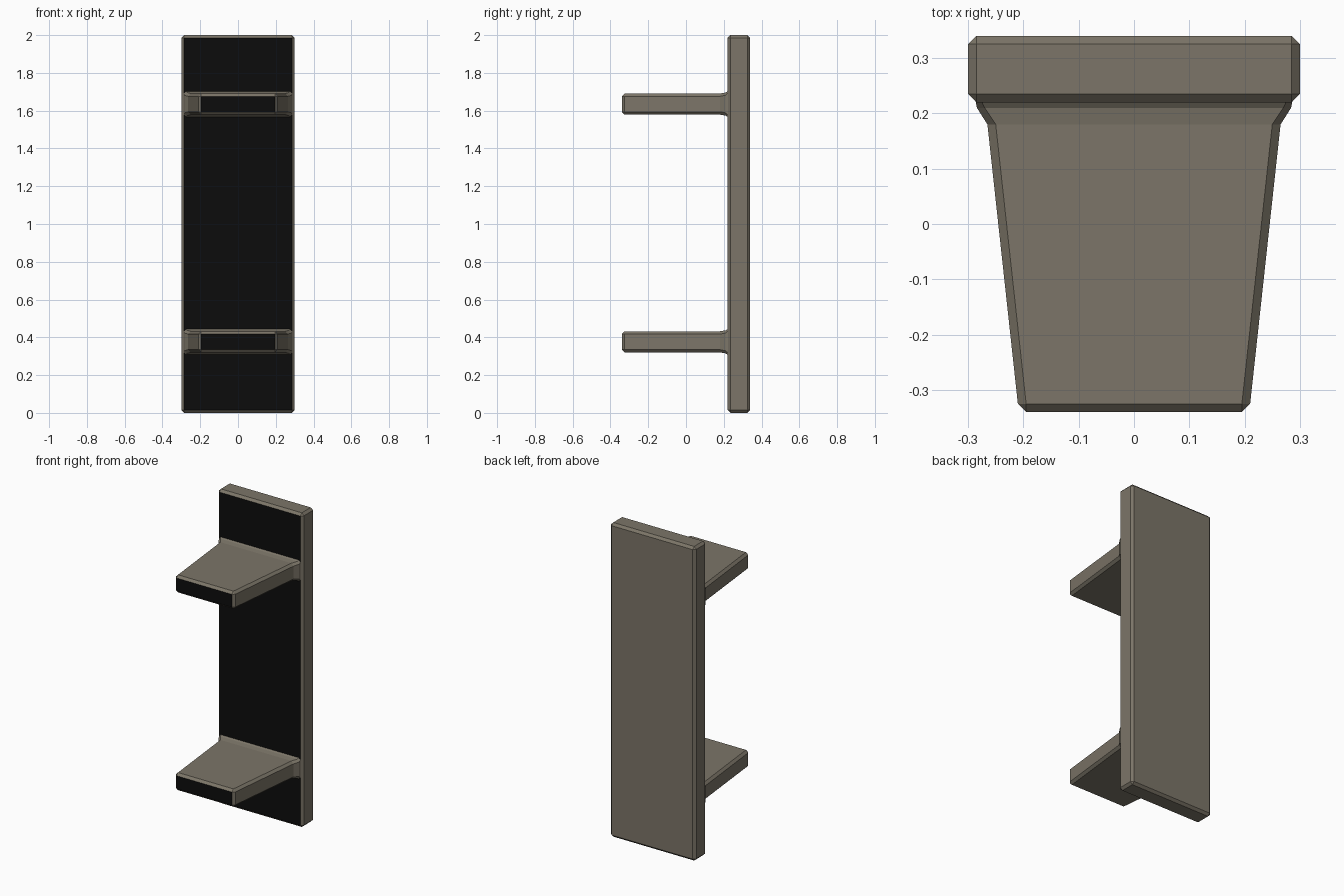
import bpy, bmesh

if "Cube" in bpy.data.objects:
    bpy.data.objects.remove(bpy.data.objects["Cube"])


def make_material(name, colour):
    m = bpy.data.materials.new(name)
    m.diffuse_color = (*colour, 1.0)
    m.use_nodes = True
    m.node_tree.nodes["Principled BSDF"].inputs["Base Color"].default_value = m.diffuse_color
    return m


GREY = make_material("warm grey", (0.20, 0.178, 0.138))
BLACK = make_material("black", (0.0035, 0.0035, 0.0035))


def finish(bm, name):
    # Faces looking straight forward are black, everything else grey
    bmesh.ops.recalc_face_normals(bm, faces=bm.faces)
    bm.normal_update()
    for f in bm.faces:
        f.material_index = 1 if f.normal.y < -0.95 else 0
    me = bpy.data.meshes.new(name)
    bm.to_mesh(me)
    bm.free()
    me.materials.append(GREY)
    me.materials.append(BLACK)
    ob = bpy.data.objects.new(name, me)
    bpy.context.collection.objects.link(ob)
    return ob


# Upright plate with chamfered edges
bm = bmesh.new()
bmesh.ops.create_cube(bm, size=1)
for v in bm.verts:
    v.co = (v.co.x * 0.60, 0.28 + v.co.y * 0.12, 1.0 + v.co.z * 2.0)
bmesh.ops.bevel(bm, geom=bm.edges[:], offset=0.015, segments=1,
                profile=0.5, affect='EDGES')
finish(bm, "back_plate")

# Tapered prong sections: y, half width, half height, corner chamfer
SECTIONS = [
    (-0.34, 0.195, 0.041, 0.0),
    (-0.325, 0.21, 0.056, 0.015),
    (0.18, 0.265, 0.056, 0.015),
    (0.21, 0.284, 0.061, 0.014),
    (0.225, 0.287, 0.071, 0.010),
]


def prong(name, z):
    bm = bmesh.new()
    rings = []
    for y, w, h, c in SECTIONS:
        pts = [(w, h - c), (w - c, h), (c - w, h), (-w, h - c),
               (-w, c - h), (c - w, -h), (w - c, -h), (w, c - h)]
        rings.append([bm.verts.new((px, y, z + pz)) for px, pz in pts])
    for a, b in zip(rings, rings[1:]):
        for i in range(8):
            j = (i + 1) % 8
            bm.faces.new((a[i], a[j], b[j], b[i]))
    bm.faces.new(rings[0])
    bm.faces.new(rings[-1])
    bmesh.ops.remove_doubles(bm, verts=bm.verts, dist=0.0005)
    finish(bm, name)


# Lower and upper prongs
prong("lower_prong", 0.376)
prong("upper_prong", 1.635)
